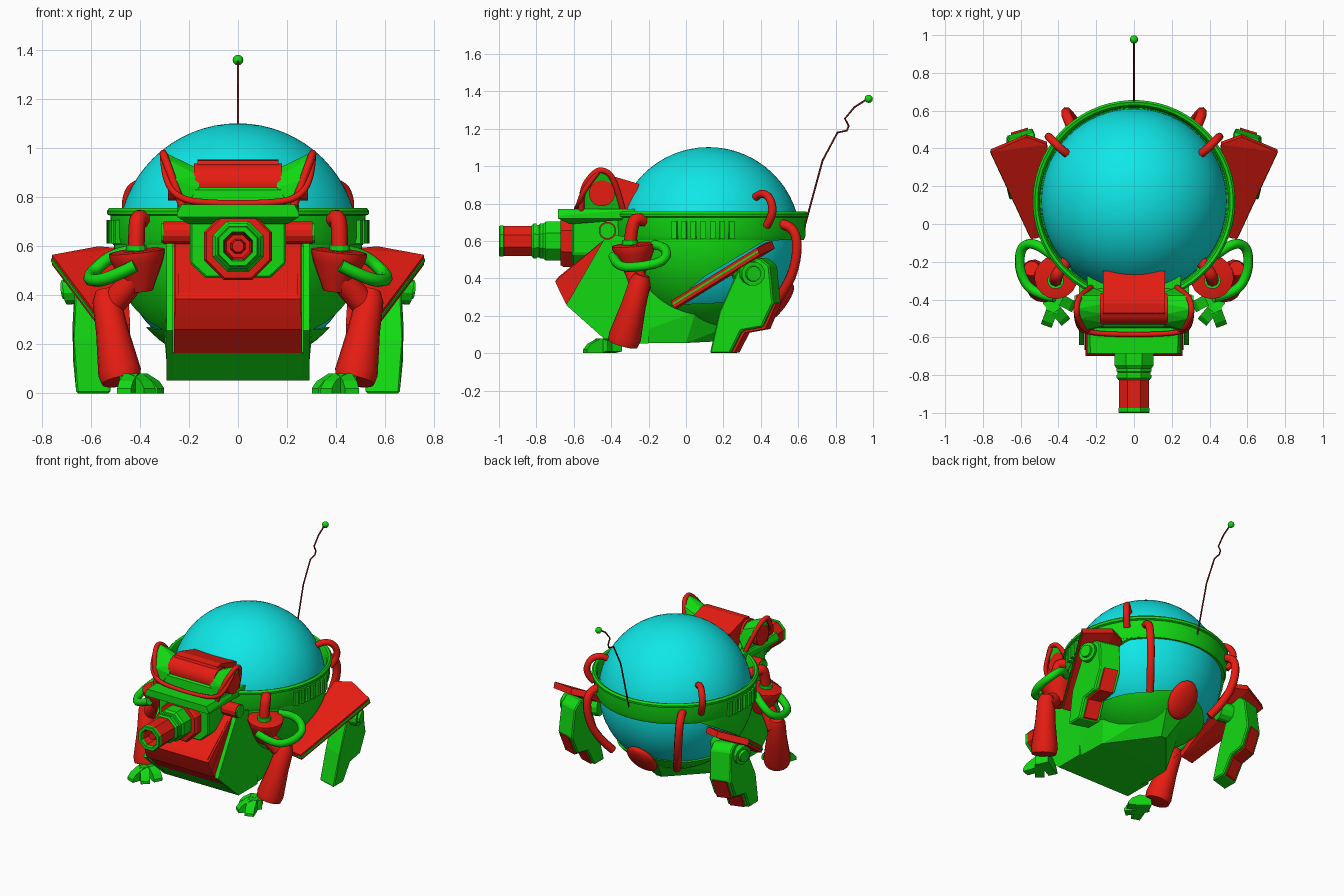
import bpy, bmesh, math
from mathutils import Vector

if "Cube" in bpy.data.objects:
    bpy.data.objects.remove(bpy.data.objects["Cube"])

def material(name, c):
    m = bpy.data.materials.new(name)
    m.diffuse_color = (*c, 1)
    m.use_nodes = True
    m.node_tree.nodes["Principled BSDF"].inputs["Base Color"].default_value = m.diffuse_color
    return m
RED, GREEN = material("red", (.8, .012, .006)), material("green", (.006, .7, .006))
TEAL, DARK = material("teal", (.005, .8, .8)), material("dark_red", (.2, .01, .01))

def finish(ob, mat, mirror=False, smooth=None, bevel=0):
    ob.data.materials.clear()
    ob.data.materials.append(mat)
    bpy.ops.object.select_all(action='DESELECT')
    bpy.context.view_layer.objects.active = ob
    ob.select_set(True)
    if smooth:
        bpy.ops.object.shade_smooth_by_angle(angle=math.radians(smooth))
    if bevel:
        b = ob.modifiers.new("bevel", 'BEVEL')
        b.width, b.segments = bevel, 1
    if mirror:
        ob.modifiers.new("mirror", 'MIRROR').use_mirror_merge = False
    return ob

def from_bm(name, bm, mat, **kw):
    bmesh.ops.recalc_face_normals(bm, faces=bm.faces)
    me = bpy.data.meshes.new(name)
    bm.to_mesh(me)
    bm.free()
    ob = bpy.data.objects.new(name, me)
    bpy.context.collection.objects.link(ob)
    return finish(ob, mat, **kw)

def hull(name, pts, mat, **kw):
    bm = bmesh.new()
    for p in pts:
        bm.verts.new(p)
    bmesh.ops.convex_hull(bm, input=bm.verts)
    bmesh.ops.dissolve_limit(bm, angle_limit=.02, verts=bm.verts, edges=bm.edges)
    return from_bm(name, bm, mat, **kw)

def prism(name, prof, x0, x1, mat, fn=None, **kw):
    """(y, z) outline extruded along x, optionally deformed by fn."""
    bm = bmesh.new()
    f = bm.faces.new([bm.verts.new((x0, y, z)) for y, z in prof])
    r = bmesh.ops.extrude_face_region(bm, geom=[f])
    for v in r['geom']:
        if isinstance(v, bmesh.types.BMVert):
            v.co.x = x1
    if fn:
        for v in bm.verts:
            v.co = fn(v.co)
    return from_bm(name, bm, mat, **kw)

def lathe(name, prof, at, axis, mat, n=24, closed=False, **kw):
    """(radius, height) outline turned round an axis; ends capped, or outline closed."""
    q, at = Vector(axis).to_track_quat('Z', 'Y'), Vector(at)
    bm = bmesh.new()
    rings = []
    for r, h in prof:
        a = [(i + .5) * 2 * math.pi / n for i in range(n)]
        rings.append([bm.verts.new(at + q @ Vector((r * math.cos(t), r * math.sin(t), h))) for t in a])
    for A, B in zip(rings, rings[1:] + (rings[:1] if closed else [])):
        for i in range(n):
            bm.faces.new((A[i], A[i - 1], B[i - 1], B[i]))
    if not closed:
        bm.faces.new(rings[0])
        bm.faces.new(rings[-1])
    return from_bm(name, bm, mat, **kw)

def rod(name, a, b, ra, rb, mat, n=12, **kw):
    d = Vector(b) - Vector(a)
    return lathe(name, [(ra, 0), (rb, d.length)], a, d, mat, n, **kw)

def tube(name, pts, r, mat, curved=True, **kw):
    cu = bpy.data.curves.new(name, 'CURVE')
    cu.dimensions, cu.bevel_depth, cu.bevel_resolution, cu.use_fill_caps = '3D', r, 2, True
    s = cu.splines.new('NURBS' if curved else 'POLY')
    s.points.add(len(pts) - 1)
    for p, c in zip(s.points, pts):
        p.co = (*c, 1)
    s.order_u, s.use_endpoint_u, s.resolution_u = 3, True, 5
    ob = bpy.data.objects.new(name, cu)
    bpy.context.collection.objects.link(ob)
    bpy.ops.object.select_all(action='DESELECT')
    bpy.context.view_layer.objects.active = ob
    ob.select_set(True)
    bpy.ops.object.convert(target='MESH')
    return finish(bpy.context.object, mat, smooth=50, **kw)

def ball(name, at, r, mat, scale=(1, 1, 1), rot=(0, 0, 0), n=48):
    bpy.ops.mesh.primitive_uv_sphere_add(segments=n, ring_count=n // 2, radius=r, location=at, rotation=rot)
    ob = bpy.context.object
    ob.name, ob.scale = name, scale
    return finish(ob, mat, smooth=60)

C = Vector((0, .12, .61))

# glass ball and the shell round it, opened at the back
ball("globe", C, .492, TEAL, n=64)
shell = ball("lower_shell", C, .507, GREEN, n=64)
cuts = [prism("shell_cutter", [(-.08, .26), (.1, .41), (.42, .6), (.8, .62), (.8, .36), (.4, .27), (.15, .27)], -.8, .8, GREEN),
        prism("top_cutter", [(-.8, .62), (.9, .62), (.9, 1.3), (-.8, 1.3)], -.8, .8, GREEN)]
bpy.context.view_layer.objects.active = shell
for c in cuts:
    m = shell.modifiers.new("cut", 'BOOLEAN')
    m.operation, m.object, m.solver = 'DIFFERENCE', c, 'EXACT'
    bpy.ops.object.modifier_apply(modifier=m.name)
    bpy.data.objects.remove(c)

# waist ring with bead and vent bars
lathe("waist_ring", [(.495, .61), (.51, .605), (.52, .63), (.522, .725), (.534, .73), (.536, .745), (.525, .757), (.51, .752), (.5, .735)],
      (0, .12, 0), (0, 0, 1), GREEN, 64, closed=True, smooth=35)
for i in range(7):
    a = math.radians(-20 + i * 5.6)
    u, t = Vector((math.cos(a), math.sin(a), 0)), Vector((-math.sin(a), math.cos(a), 0))
    hull("vent_bar", [Vector((0, .12, z)) + u * r + t * w for z in (.612, .708) for r in (.51, .537) for w in (-.014, .014)],
         GREEN, mirror=True)

# keel hull, pointed at the back
hull("keel", [(s * x, y, z) for s in (1, -1) for x, y, z in
     [(.285, -.41, .053), (.27, .0, .055), (.02, .3, .07), (.3, .05, .22), (.08, .43, .22), (.29, -.2, .4), (.285, -.38, .6)]], GREEN)

# jaw side walls, floor and folded bellows
prism("jaw_side", [(-.42, .64), (-.64, .257), (-.41, .053), (-.2, .053), (-.2, .6)], .265, .292, GREEN, mirror=True)
prism("jaw_floor", [(-.53, .165), (-.41, .053), (-.36, .055), (-.36, .17)], -.268, .268, GREEN)
P = (-.41, .63)
for a, b, w in [((-.6, .475), (-.68, .41), .225), ((-.68, .41), (-.70, .385), .245),
                ((-.70, .385), (-.668, .315), .257), ((-.668, .315), (-.64, .26), .262)]:
    prism("bellows_fold", [P, a, b], -w, w, RED)
prism("bellows_back", [P, (-.63, .265), (-.53, .165), (-.4, .165)], -.262, .262, RED)

# head block and brow slab
hull("head_block", [(s * x, y, z) for s in (1, -1) for y in (-.61, -.35) for x, z in [(.195, .73), (.195, .53), (.13, .47)]], GREEN, bevel=.008)
hull("brow_slab", [(s * x, y, z) for s in (1, -1) for x, y, z in
     [(.25, -.685, .735), (.23, -.685, .77), (.25, -.685, .72), (.2, -.62, .69), (.25, -.25, .72), (.25, -.25, .77)]], GREEN)
rod("cheek_drum", (.18, -.42, .655), (.305, -.42, .655), .048, .048, RED, 12, mirror=True)
rod("cheek_cap", (.3, -.42, .655), (.314, -.42, .655), .042, .042, GREEN, 12, mirror=True)

# octagonal nozzle
N = (0, 0, .6)
F = (0, -1, 0)
lathe("nozzle_flange", [(.15, .58), (.15, .655), (.14, .67), (.1, .672)], N, F, RED, 8)
lathe("nozzle_base", [(.112, .6), (.112, .75), (.1, .765), (.1, .78), (.094, .785), (.094, .8), (.1, .8), (.1, .815), (.09, .825)], N, F, GREEN, 8)
lathe("nozzle_barrel", [(.087, .8), (.087, .975), (.06, .975), (.05, .9)], N, F, RED, 8)
lathe("nozzle_rim", [(.08, .972), (.089, .975), (.089, .995), (.085, 1), (.064, 1), (.06, .96)], N, F, GREEN, 8, closed=True)
rod("nozzle_core", (0, -.88, .6), (0, -.96, .6), .035, .025, RED, 8)

# visor on top: roller, flared ears with piping, hood
rod("visor_roller", (-.18, -.45, .855), (.18, -.45, .855), .085, .085, RED, 16, smooth=35)
prism("visor_sill", [(-.55, .765), (-.545, .83), (-.52, .85), (-.38, .84), (-.34, .765)], -.19, .19, GREEN)
prism("hood", [(-.48, .925), (-.47, .95), (-.42, .955), (-.25, .905), (-.3, .76), (-.4, .76)], -.165, .165, RED)
arch = [(-.56, .757), (-.562, .87), (-.5, .96), (-.45, .987), (-.38, .94), (-.335, .757)]
ear = [(.225 + (z - .757) * .36, y, z) for y, z in arch]
hull("ear", ear + [(.16, -.45 + .09 * math.cos(k * math.pi / 5), .84 + .08 * math.sin(k * math.pi / 5)) for k in range(10)], GREEN, mirror=True)
tube("ear_piping", ear, .016, RED, mirror=True)
tube("brow_piping", [(.305, -.47, .97), (.3, -.55, .87), (.24, -.575, .79), (.1, -.585, .775), (0, -.585, .775)], .014, RED, mirror=True)
rod("ear_disc", (.2, -.45, .855), (.285, -.45, .855), .07, .07, RED, 16, mirror=True)

# front arms: shoulder cup, elbow pipe, hose, forearm, toes
lathe("shoulder_cup", [(.05, -.13), (.105, -.01), (.115, .02), (.115, .035), (.09, .04)], (.41, -.28, .545), (.1, -.08, 1), RED, 16, smooth=35, mirror=True)
tube("elbow_pipe", [(.415, -.3, .57), (.415, -.29, .7), (.4, -.25, .725), (.34, -.18, .69)], .034, RED, mirror=True)
rod("pipe_collar", (.415, -.3, .58), (.415, -.3, .605), .044, .044, GREEN, 12, mirror=True)
tube("hose", [(.42, -.39, .52), (.54, -.37, .46), (.61, -.25, .46), (.6, -.11, .49), (.51, -.1, .57), (.43, -.17, .58)], .026, GREEN, mirror=True)
rod("upper_arm", (.42, -.29, .47), (.535, -.24, .34), .05, .055, RED, 12, smooth=35, mirror=True)
lathe("forearm", [(.04, -.02), (.058, .02), (.066, .15), (.088, .33), (.08, .37), (.05, .375)], (.54, -.24, .4), (-.065, -.1, -.36), RED, 16, smooth=35, mirror=True)
for bx, by, tx, ty in [(.45, -.37, .315, -.44), (.41, -.39, .465, -.54), (.46, -.4, .36, -.52)]:
    a = Vector((bx, by, 0))
    d = Vector((tx, ty, 0)) - a
    w = Vector((-d.y, d.x, 0)).normalized() * .03
    hull("toe", [a + d * f + s * w + Vector((0, 0, z)) for s in (1, -1) for f, z in
                 [(0, .01), (0, .07), (.5, .08), (.85, .05), (1, .02), (1, 0), (.55, 0)]], GREEN, mirror=True)

# rear legs: fender plate, leg, red calf panel, hip pivot
top = [Vector(p) for p in [(.545, -.08, .28), (.76, .38, .565), (.57, .46, .6), (.46, .42, .59), (.44, -.06, .28)]]
hull("fender", top + [p + Vector((0, .015, -.04)) for p in top], RED, mirror=True)
hull("fender_trim", [p + Vector((dx, .004, dz)) for p in top[:2] for dx in (.004, -.03) for dz in (-.014, -.026)], GREEN, mirror=True)
def lean(v):
    return Vector((v.x + .13 * v.z - .25 * v.z * v.z, v.y - .3 * (v.x - .58), v.z))
prism("rear_leg", [(.15, 0), (.26, 0), (.32, .12), (.43, .14), (.49, .27), (.47, .47), (.42, .51), (.32, .49), (.2, .22)],
      .52, .66, GREEN, lean, mirror=True, bevel=.008)
prism("calf_panel", [(.2, .004), (.275, .004), (.33, .11), (.44, .13), (.5, .27), (.4, .25), (.3, .2)], .545, .635, RED, lean, mirror=True)
rod("hip_pivot", (.46, .3, .44), (.7, .36, .425), .065, .065, GREEN, 12, mirror=True)
rod("hip_cap", (.69, .357, .426), (.715, .363, .424), .045, .04, GREEN, 12, mirror=True)

# back piping, hooks over the ring and the rear pad
tube("back_pipe", [(.33, .51, .69), (.36, .58, .68), (.36, .6, .54), (.32, .55, .36), (.25, .46, .25)], .027, RED, mirror=True)
tube("ring_hook", [(.34, .36, .82), (.38, .39, .86), (.44, .45, .84), (.46, .47, .74), (.42, .43, .68)], .022, RED, mirror=True)
ball("rear_pad", (0, .49, .265), .12, RED, (.85, 1.1, .35), (math.radians(-128), 0, 0), 32)

# antenna
tube("antenna", [(0, y, z) for y, z in [(.635, .68), (.73, 1.03), (.81, 1.18), (.86, 1.19), (.87, 1.215), (.85, 1.255), (.9, 1.315), (.97, 1.36)]],
     .005, DARK, curved=False)
ball("antenna_tip", (0, .977, 1.36), .022, GREEN, n=12)
